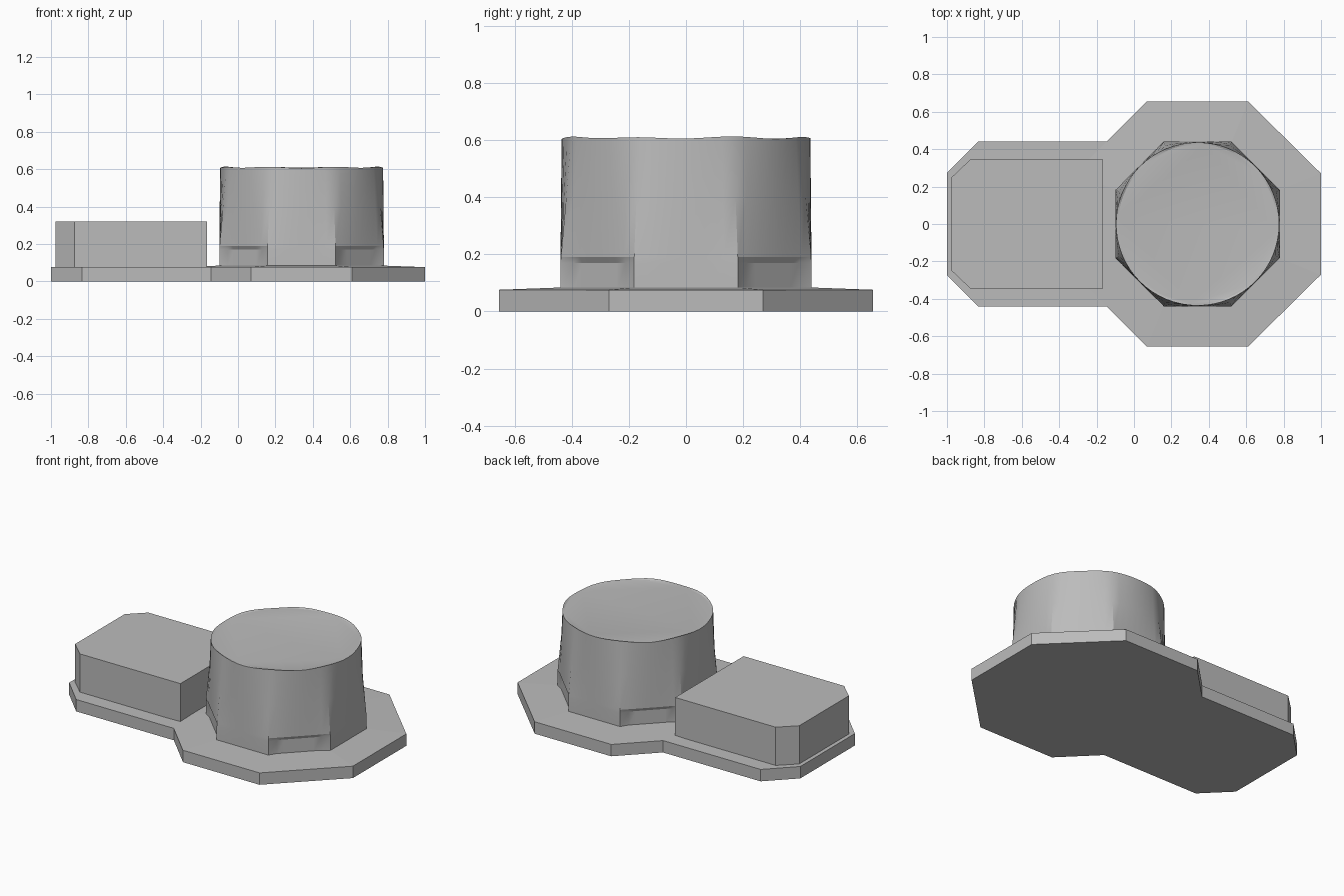
import bpy
import bmesh
from math import cos, sin, pi, radians

cube = bpy.data.objects.get("Cube")
if cube:
    bpy.data.objects.remove(cube, do_unlink=True)

grey = bpy.data.materials.new("plain grey")
grey.use_nodes = True
grey.diffuse_color = (0.5, 0.5, 0.5, 1)
grey.node_tree.nodes["Principled BSDF"].inputs["Base Color"].default_value = (0.5, 0.5, 0.5, 1)

CENTRE_X = 0.34
PLATE_TOP = 0.076


def loft(name, rings, smooth=False):
    """Skin a stack of equal-length point rings and cap both ends."""
    bm = bmesh.new()
    loops = [[bm.verts.new(p) for p in ring] for ring in rings]
    n = len(loops[0])
    for low, high in zip(loops, loops[1:]):
        for i in range(n):
            j = (i + 1) % n
            bm.faces.new((low[i], low[j], high[j], high[i]))
    bm.faces.new(loops[0][::-1])
    bm.faces.new(loops[-1])
    bmesh.ops.recalc_face_normals(bm, faces=bm.faces)
    mesh = bpy.data.meshes.new(name)
    bm.to_mesh(mesh)
    bm.free()
    mesh.materials.append(grey)
    obj = bpy.data.objects.new(name, mesh)
    bpy.context.collection.objects.link(obj)
    if smooth:
        bpy.ops.object.select_all(action='DESELECT')
        obj.select_set(True)
        bpy.context.view_layer.objects.active = obj
        bpy.ops.object.shade_smooth_by_angle(angle=radians(20))
    return obj


def prism(name, half, bottom, top):
    """Extrude an outline given for +y only, mirrored across y = 0."""
    outline = half + [(x, -y) for x, y in reversed(half)]
    return loft(name, [[(x, y, z) for x, y in outline] for z in (bottom, top)])


def octagon(apothem, z):
    r = apothem / cos(pi / 8)
    return [(CENTRE_X + r * cos(a), r * sin(a), z)
            for a in (pi / 8 + k * pi / 4 for k in range(8))]


# Base plate, raised block and shallow slope around the drum
prism("base_plate", [(-1, 0.275), (-0.835, 0.44), (-0.145, 0.44),
                     (0.07, 0.655), (0.61, 0.655), (1, 0.27)], 0, PLATE_TOP)
prism("side_block", [(-0.975, 0.25), (-0.875, 0.345), (-0.165, 0.345)], PLATE_TOP, 0.32)
loft("plate_slope", [octagon(0.655, PLATE_TOP), octagon(0.44, 0.084)])


# Drum: octagonal foot with recessed diagonals, turning round toward the top
def drum_ring(z, roundness, recess=0.0, ripple=0.0, radius=0.436):
    steps = 64
    ring = []
    for k in range(steps):
        a = 2 * pi * k / steps
        off = (a + pi / 8) % (pi / 4) - pi / 8
        side = int((a + pi / 8) // (pi / 4))
        at_corner = k % 8 == 4
        apothem = 0.44 - (recess if side % 2 and not at_corner else 0)
        r = (1 - roundness) * apothem / cos(off) + roundness * radius
        lift = ripple * (cos(8 * a + pi) + 0.5 * sin(5 * a))
        ring.append((CENTRE_X + r * cos(a), r * sin(a), z + lift))
    return ring


loft("drum", [drum_ring(0.076, 0, 0.012), drum_ring(0.17, 0, 0.012),
              drum_ring(0.19, 0.05), drum_ring(0.4, 0.55),
              drum_ring(0.609, 1, ripple=0.003),
              drum_ring(0.606, 1, radius=0.425)], smooth=True)
